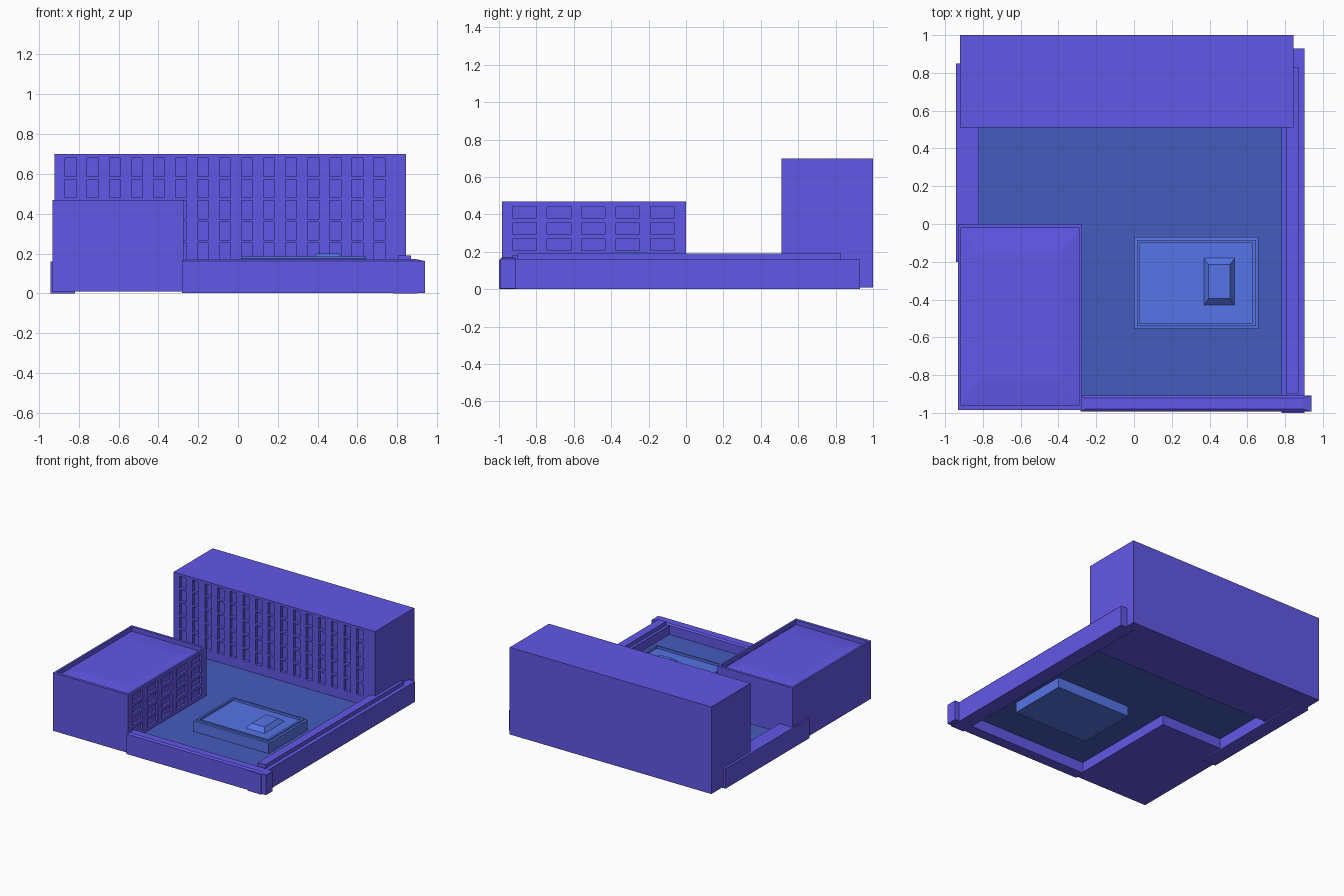
import bpy
import bmesh
from mathutils import Vector

if "Cube" in bpy.data.objects:
    bpy.data.objects.remove(bpy.data.objects["Cube"])


def material(name, rgb):
    m = bpy.data.materials.new(name)
    m.diffuse_color = (*rgb, 1)
    m.use_nodes = True
    m.node_tree.nodes["Principled BSDF"].inputs["Base Color"].default_value = m.diffuse_color
    return m


PURPLE = material("violet", (0.127, 0.102, 0.84))
FLOOR = material("slate blue", (0.06, 0.107, 0.51))
POOL = material("bright blue", (0.095, 0.18, 0.82))


def finish(bm, name, mat):
    me = bpy.data.meshes.new(name)
    bm.to_mesh(me)
    bm.free()
    me.materials.append(mat)
    ob = bpy.data.objects.new(name, me)
    bpy.context.collection.objects.link(ob)
    return ob


def stack(bm, rings, top=True, bottom=True):
    """Loft rectangles given as (x0, x1, y0, y1, z)."""
    loops = [[bm.verts.new(p) for p in ((a, c, z), (b, c, z), (b, d, z), (a, d, z))]
             for a, b, c, d, z in rings]
    for lo, hi in zip(loops, loops[1:]):
        for i in range(4):
            j = (i + 1) % 4
            bm.faces.new((lo[i], lo[j], hi[j], hi[i]))
    if top:
        bm.faces.new(loops[-1])
    if bottom:
        bm.faces.new(loops[0][::-1])


def stacked(name, mat, rings, **kw):
    bm = bmesh.new()
    stack(bm, rings, **kw)
    return finish(bm, name, mat)


def box(name, mat, x0, x1, y0, y1, z0, z1):
    return stacked(name, mat, [(x0, x1, y0, y1, z0), (x0, x1, y0, y1, z1)])


def cut_windows(bm, normal, axis, columns, rows, depth):
    """Split the wall facing normal along window edges and push the panes in."""
    normal = Vector(normal)

    def wall():
        bm.normal_update()
        facing = [f for f in bm.faces if f.normal.dot(normal) > 0.99]
        outer = max(f.calc_center_median().dot(normal) for f in facing)
        return [f for f in facing if abs(f.calc_center_median().dot(normal) - outer) < 1e-4]

    for ax, spans in ((axis, columns), (2, rows)):
        for value in [v for s in spans for v in s]:
            faces = wall()
            geom = list({v for f in faces for v in f.verts}) + \
                list({e for f in faces for e in f.edges}) + faces
            co, no = Vector((0, 0, 0)), Vector((0, 0, 0))
            co[ax], no[ax] = value, 1
            bmesh.ops.bisect_plane(bm, geom=geom, plane_co=co, plane_no=no, dist=1e-5)

    def inside(c):
        return any(a < c[axis] < b for a, b in columns) and any(a < c.z < b for a, b in rows)

    for f in [f for f in wall() if inside(f.calc_center_median())]:
        rim = list(f.verts)
        inner = [bm.verts.new(v.co - normal * depth) for v in rim]
        bm.faces.remove(f)
        for i in range(len(rim)):
            j = (i + 1) % len(rim)
            bm.faces.new((rim[i], rim[j], inner[j], inner[i]))
        bm.faces.new(inner)
    bm.normal_update()


# Tall block at the back, with a grid of recessed windows facing the courtyard
bm = bmesh.new()
stack(bm, [(-0.922, 0.845, 0.51, 1.0, 0.01), (-0.922, 0.845, 0.51, 1.0, 0.70)])
cut_windows(bm, (0, -1, 0), 0,
            [(-0.868 + 0.1107 * i, -0.812 + 0.1107 * i) for i in range(15)],
            [(0.588 - 0.107 * i, 0.68 - 0.107 * i) for i in range(5)], 0.025)
finish(bm, "tall_block", PURPLE)

# Low block at the front left: parapet, sunken roof with a shallow hipped rise
bm = bmesh.new()
X0, X1, Y0, Y1 = -0.932, -0.275, -0.985, 0.0
roof = (-0.917, -0.29, -0.962, -0.02)
stack(bm, [(X0, X1, Y0, Y1, 0.01), (X0, X1, Y0, Y1, 0.47), (*roof, 0.47),
           (*roof, 0.435), (-0.82, -0.385, -0.82, -0.16, 0.447)])
cut_windows(bm, (1, 0, 0), 1,
            [(-0.927 + 0.184 * i, -0.8 + 0.184 * i) for i in range(5)],
            [(0.38 - 0.087 * i, 0.441 - 0.087 * i) for i in range(4)], 0.018)
finish(bm, "low_block", PURPLE)

# Courtyard floor sheet around the low block
bm = bmesh.new()
outline = [(-0.275, -0.91), (0.785, -0.91), (0.785, 0.51),
           (-0.82, 0.51), (-0.82, 0.0), (-0.275, 0.0)]
bm.faces.new([bm.verts.new((x, y, 0.09)) for x, y in outline])
finish(bm, "courtyard_floor", FLOOR)

# Pool plinth passing through the floor, with a stepped rim and sunken surface
outer = (0.0, 0.658, -0.555, -0.07)
step = (0.015, 0.643, -0.541, -0.084)
pool = (0.03, 0.625, -0.527, -0.098)
stacked("pool_plinth", POOL, [
    (*outer, 0.008), (*outer, 0.172), (*step, 0.174), (*step, 0.186),
    (*pool, 0.186), (*pool, 0.168)])
# Tapered island in the pool
stacked("pool_island", POOL, [(0.37, 0.533, -0.43, -0.18, 0.168),
                              (0.395, 0.508, -0.395, -0.215, 0.2)], bottom=False)

# Boundary walls
box("left_wall", PURPLE, -0.942, -0.82, -0.2, 0.85, 0.0, 0.16)
box("right_wall", PURPLE, 0.782, 0.902, -1.0, 0.93, 0.0, 0.16)
box("right_wall_rail", PURPLE, 0.804, 0.87, -0.90, 0.83, 0.15, 0.19)
stacked("front_wall", PURPLE, [
    (-0.282, 0.94, -0.993, -0.908, 0.003), (-0.282, 0.94, -0.993, -0.908, 0.162),
    (-0.26, 0.895, -0.98, -0.92, 0.172)])
